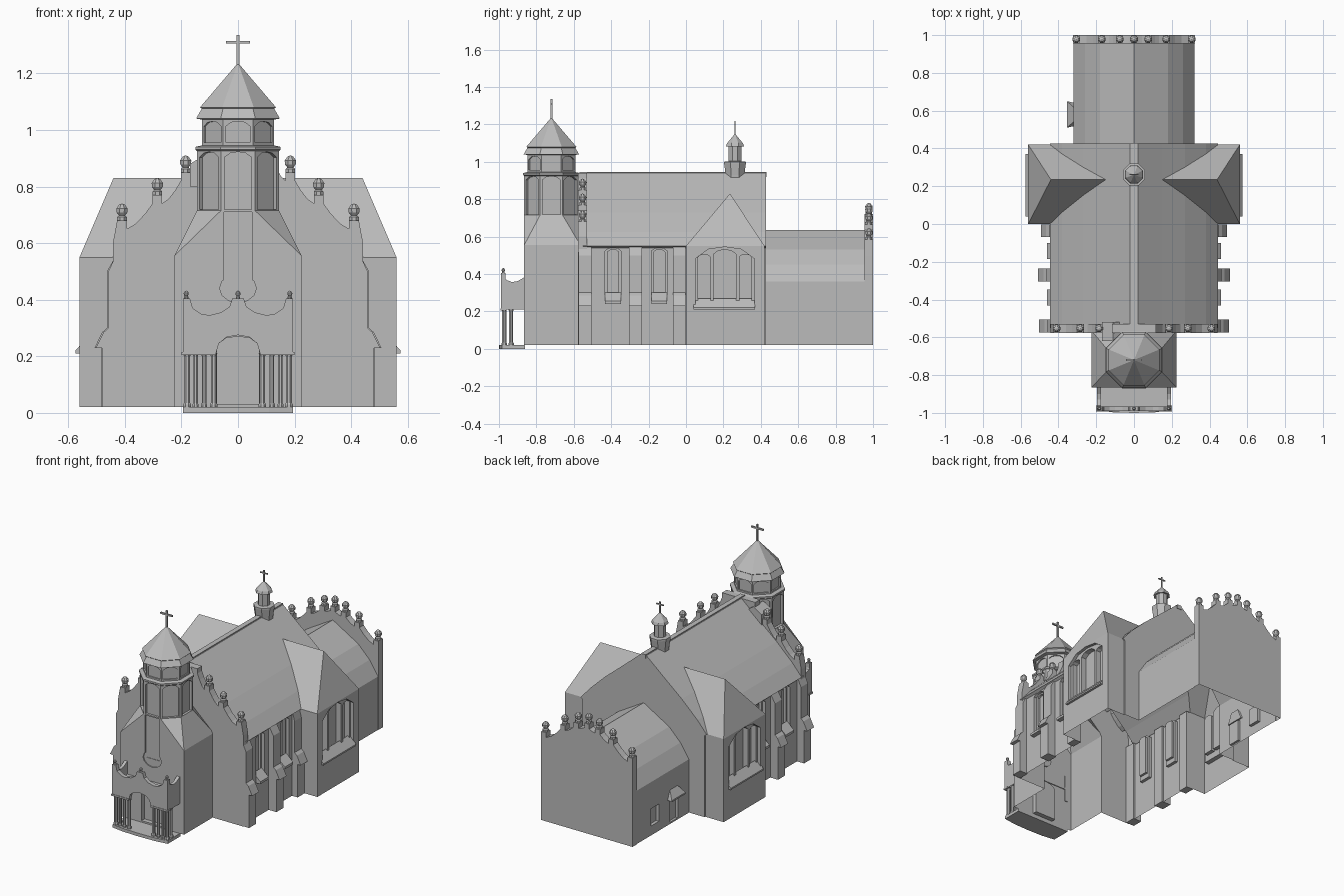
import bpy, bmesh, math
from mathutils import Matrix, Vector

old = bpy.data.objects.get("Cube")
if old:
    bpy.data.objects.remove(old, do_unlink=True)

stone = bpy.data.materials.new("grey stone")
stone.use_nodes = True
stone.diffuse_color = (0.5, 0.5, 0.5, 1)
stone.node_tree.nodes["Principled BSDF"].inputs["Base Color"].default_value = (0.5, 0.5, 0.5, 1)


def finish(name, bm):
    bmesh.ops.remove_doubles(bm, verts=bm.verts, dist=1e-5)
    bmesh.ops.recalc_face_normals(bm, faces=bm.faces)
    mesh = bpy.data.meshes.new(name)
    bm.to_mesh(mesh)
    bm.free()
    mesh.materials.append(stone)
    ob = bpy.data.objects.new(name, mesh)
    bpy.context.collection.objects.link(ob)
    return ob


def prism(name, pts, axis, a, b):
    """Extrude a 2D outline along one axis from a to b."""
    place = {"x": lambda p, d: (d, p[0], p[1]),
             "y": lambda p, d: (p[0], d, p[1]),
             "z": lambda p, d: (p[0], p[1], d)}[axis]
    bm = bmesh.new()
    lo = [bm.verts.new(place(p, a)) for p in pts]
    hi = [bm.verts.new(place(p, b)) for p in pts]
    bm.faces.new(lo)
    bm.faces.new(hi)
    for i in range(len(pts)):
        j = (i + 1) % len(pts)
        bm.faces.new((lo[i], lo[j], hi[j], hi[i]))
    return finish(name, bm)


def box(name, x0, x1, y0, y1, z0, z1):
    return prism(name, [(x0, y0), (x1, y0), (x1, y1), (x0, y1)], "z", z0, z1)


def hull(name, pts):
    bm = bmesh.new()
    for p in pts:
        bm.verts.new(p)
    bmesh.ops.convex_hull(bm, input=bm.verts)
    bmesh.ops.dissolve_limit(bm, angle_limit=0.01, verts=bm.verts, edges=bm.edges)
    return finish(name, bm)


def ring(r, z, n, x=0, y=0):
    """Polygon ring with a flat side to the front; r is measured to the side."""
    k = r / math.cos(math.pi / n)
    return [(x + k * math.sin(math.tau * (i + .5) / n),
             y + k * math.cos(math.tau * (i + .5) / n), z) for i in range(n)]


def lathe(name, profile, n, x=0, y=0, z=0, scale=1):
    bm = bmesh.new()
    rings = [[bm.verts.new(p) for p in ring(max(r, 1e-4) * scale, z + h * scale, n, x, y)]
             for r, h in profile]
    for a, b in zip(rings, rings[1:]):
        for i in range(n):
            bm.faces.new((a[i], a[(i + 1) % n], b[(i + 1) % n], b[i]))
    bm.faces.new(rings[0])
    bm.faces.new(rings[-1])
    return finish(name, bm)


def boolean(target, other, op="DIFFERENCE"):
    mod = target.modifiers.new("cut", "BOOLEAN")
    mod.operation, mod.object, mod.solver = op, other, "EXACT"
    bpy.context.view_layer.objects.active = target
    bpy.ops.object.modifier_apply(modifier=mod.name)
    bpy.data.objects.remove(other, do_unlink=True)


def arch(a, b, z0, z1):
    w = b - a
    head = [(1, -.2), (.78, -.04), (.5, 0), (.22, -.04), (0, -.2)]
    return [(a, z0), (b, z0)] + [(a + f * w, z1 + g * w) for f, g in head]


def mirrored(half):
    return half + [(-x, z) for x, z in reversed(half) if x > 0]


def finial(x, y, z, scale=1):
    lathe("finial", [(.017, -.01), (.017, .012), (.011, .018), (.019, .028),
                     (.02, .042), (.01, .056), (0, .06)], 8, x, y, z, scale)


def gable(w, shoulder, posts, h=.017):
    """Scalloped gable outline rising from post to post."""
    half, prev = [(w, .02), (w, shoulder)], None
    for x, z in posts:
        if prev:
            px, pz = prev[0] - h, prev[1] - .03
            half += [(px + (x + h - px) * t, pz + (z - .03 - pz) * t ** 1.5)
                     for t in (0, .35, .7, 1)]
        half.append((x + h, z))
        if x:
            half.append((x - h, z))
        prev = (x, z)
    return mirrored(half)


def cross(x, y, z, h, arm):
    t = h * .05
    box("cross_post", x - t, x + t, y - t, y + t, z - .01, z + h)
    box("cross_arm", x - arm, x + arm, y - t, y + t, z + h * .7, z + h * .8)


# Main shell: nave, transepts, chancel, gables and tower base in one hollow body
TY = -.72
nave_roof = [(.43, .02), (.43, .54), (.445, .55), (.38, .625), (.27, .73), (.15, .83), (.02, .94)]
chancel_roof = [(.32, .02), (.32, .36), (.26, .45), (.18, .53), (0, .635)]
front_posts = [(.41, .68), (.285, .77), (.185, .85), (.1, .94)]
back_posts = [(.305, .585), (.17, .665), (.075, .705), (0, .72)]
shell = prism("church_body", mirrored(nave_roof), "y", -.55, .427)
parts = [prism("front_gable", gable(.442, .6, front_posts), "y", -.577, -.53),
         prism("chancel", mirrored(chancel_roof), "y", .4, .97),
         prism("back_gable", gable(.323, .5, back_posts), "y", .955, 1)]
for s in (1, -1):
    corners = [(s * x, y, z) for x in (.1, .56) for y in (0, .42) for z in (.02, .55)]
    parts.append(hull("transept", corners + [(s * .1, .235, .83), (s * .44, .235, .83)]))
base = [(x, y, z) for x in (-.225, .225) for y in (-.865, -.565) for z in (.02, .555)]
parts.append(hull("tower_base", base + ring(.145, .715, 8, 0, TY)))
for p in parts:
    boolean(shell, p, "UNION")

# Recessed windows and doors
for s in (1, -1):
    for y in (-.39, -.143):
        boolean(shell, prism("cut", arch(y - .042, y + .042, .25, .54), "x", s * .41, s * .5))
        boolean(shell, prism("cut", arch(y - .03, y + .03, .27, .53), "x", s * .395, s * .5))
    boolean(shell, prism("cut", arch(.05, .365, .23, .545), "x", s * .54, s * .6))
    for a, b, top in ((.065, .13, .505), (.147, .268, .53), (.285, .35, .505)):
        boolean(shell, prism("cut", arch(a, b, .25, top), "x", s * .505, s * .6))
boolean(shell, box("cut", -.4, -.3, .73, .81, .08, .19))
boolean(shell, box("cut", -.4, -.305, .54, .62, .03, .17))
boolean(shell, prism("cut", arch(-.075, .075, .03, .27), "y", -.9, -.835))
boolean(shell, box("cut", -.05, .05, -.9, -.855, .44, .74))
boolean(shell, prism("cut", [(.065 * math.cos(i * math.tau / 12), .44 + .05 * math.sin(i * math.tau / 12))
                             for i in range(12)], "y", -.9, -.858))

# The body is open underneath
bm = bmesh.new()
bm.from_mesh(shell.data)
floor = [f for f in bm.faces if all(v.co.z < .021 for v in f.verts)]
bmesh.ops.delete(bm, geom=floor, context="FACES")
bm.to_mesh(shell.data)
bm.free()

# Buttresses and window sills on both sides
for s in (1, -1):
    for y0, y1, grow in ((-.574, -.505, 0), (-.305, -.235, .005), (-.07, -.002, -.01)):
        pts = [(.42, .02), (.48, .02), (.48, .23), (.502, .23), (.475, .285),
               (.458, .3), (.458, .5), (.435, .55), (.42, .55)]
        prism("buttress", [(s * (x + (grow if x > .45 else 0)), z) for x, z in pts], "y", y0, y1)
    for y in (-.39, -.143):
        prism("window_sill", [(s * x, z) for x, z in ((.41, .24), (.46, .24), (.46, .255), (.41, .3))],
              "y", y - .042, y + .042)
    prism("transept_sill", [(s * x, z) for x, z in ((.53, .21), (.575, .21), (.575, .22), (.53, .27))],
          "y", .04, .37)

# Gable finials and roof ridge
for posts, y in ((front_posts[:3], -.553), (back_posts, .978)):
    for x, z in posts:
        for px in {x, -x}:
            finial(px, y, z)
box("roof_ridge", -.016, .016, -.57, .43, .92, .946)

# Small roof joining the tower stair
prism("stair_roof", [(-.17, .8), (-.06, .8), (-.06, .88), (-.11, .915), (-.17, .88)], "y", -.62, -.52)

# Side door hood
hull("door_hood", [(-.355, .51, .18), (-.355, .65, .18), (-.355, .51, .19), (-.355, .65, .19),
                   (-.31, .52, .18), (-.31, .64, .18), (-.31, .55, .25), (-.31, .61, .25)])

# Tower belfry with arched panels
belfry = lathe("belfry", [(.145, .71), (.145, .925), (.151, .93), (.151, .94), (.128, .945),
                          (.128, 1.05)], 8, 0, TY)
pivot = Matrix.Translation((0, TY, 0))
for i in range(8):
    turn = pivot @ Matrix.Rotation(i * math.tau / 8, 4, "Z") @ pivot.inverted()
    for w, z0, z1, depth in ((.048, .718, .922, .015), (.043, .955, 1.03, .008)):
        wall = TY - (.145 if z0 < .9 else .128)
        cutter = prism("cut", arch(-w, w, z0, z1), "y", wall - .05, wall + depth)
        cutter.data.transform(turn)
        boolean(belfry, cutter)
lathe("tower_roof", [(.12, 1.035), (.148, 1.04), (.128, 1.075), (.134, 1.08), (0, 1.237)], 8, 0, TY)
cross(0, TY, 1.235, .1, .042)

# Ridge turret
lathe("turret", [(.048, .9), (.05, .93), (.058, .99), (.058, 1), (.034, 1.003), (.034, 1.085),
                 (.048, 1.083), (.042, 1.1), (0, 1.15)], 8, 0, .262)
cross(0, .262, 1.145, .072, .025)

# Porch: step, arched parapet walls, roof and columns
prism("porch_step", [(.195, -.86), (.195, -.985), (.11, -.997), (0, -1), (-.11, -.997),
                     (-.195, -.985), (-.195, -.86)], "z", 0, .02)
front = [(0, .275), (.04, .268), (.068, .245), (.078, .21), (.195, .21), (.195, .405), (.17, .405),
         (.16, .37), (.13, .35), (.1, .345), (.06, .355), (.03, .375), (.02, .405)]
prism("porch_front", front + [(-x, z) for x, z in reversed(front) if x > 0], "y", -.99, -.965)
side = [(-.985, .21), (-.86, .21), (-.86, .385), (-.9, .362), (-.93, .357), (-.96, .368), (-.985, .405)]
for s in (1, -1):
    prism("porch_side", side, "x", s * .175, s * .195)
    prism("porch_ledge", [(s * .078, -.993), (s * .2, -.993), (s * .2, -.96), (s * .078, -.96)],
          "z", .205, .216)
    finial(s * .183, -.977, .405, .45)
    for x, y, r in ((.18, -.972, .011), (.15, -.972, .008), (.12, -.972, .008),
                    (.086, -.972, .01), (.18, -.935, .011)):
        lathe("porch_column", [(r * 1.3, .015), (r * 1.3, .03), (r, .035), (r, .2), (r * 1.3, .212)],
              8, s * x, y)
finial(0, -.977, .405, .45)
box("porch_roof", -.18, .18, -.97, -.86, .29, .3)
